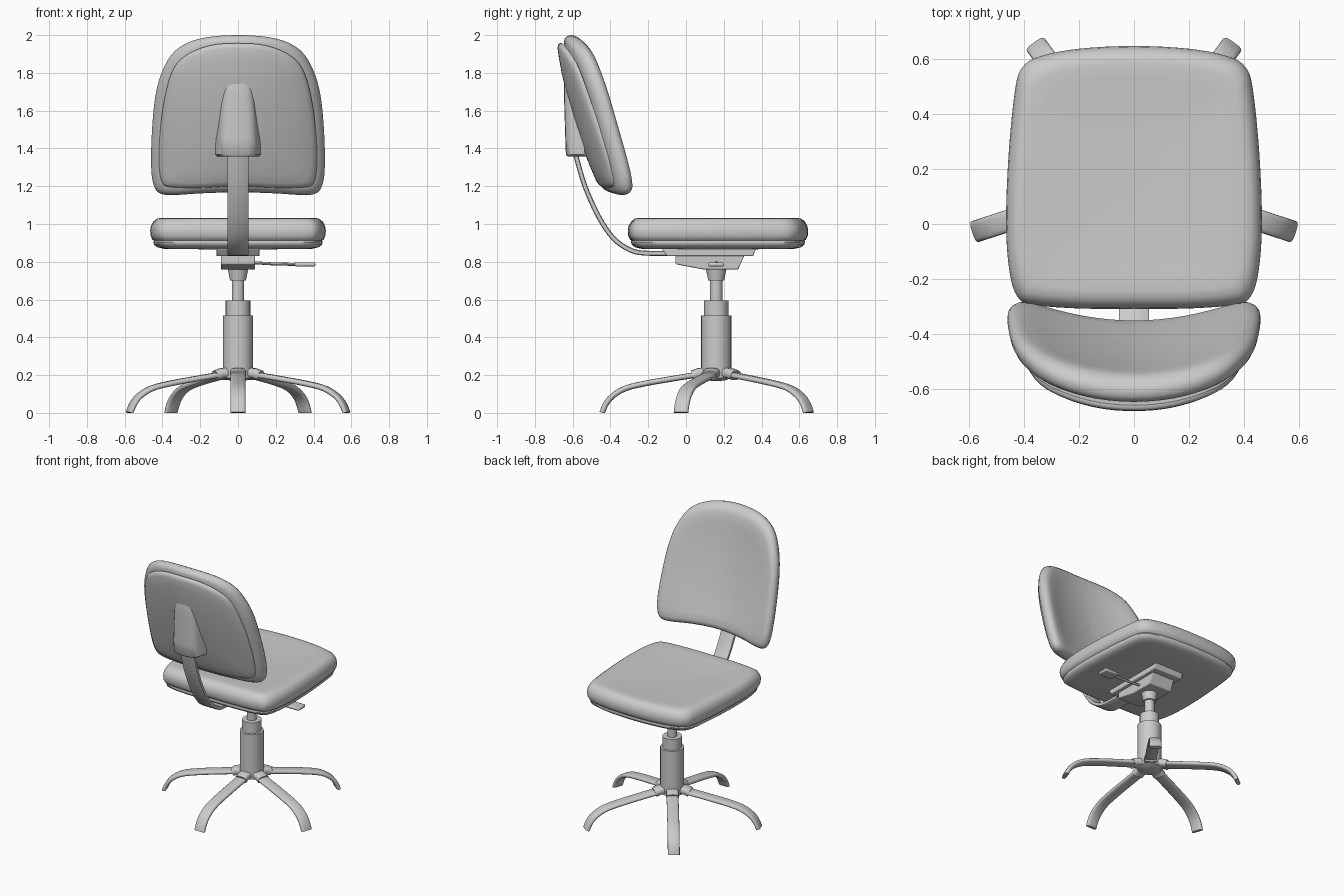
import bpy, bmesh, math
from mathutils import Vector

if "Cube" in bpy.data.objects:
    bpy.data.objects.remove(bpy.data.objects["Cube"])


def loft(name, rings):
    """Skin equal-length closed rings and cap both ends."""
    bm = bmesh.new()
    vs = [[bm.verts.new(p) for p in r] for r in rings]
    n = len(vs[0])
    for a, b in zip(vs, vs[1:]):
        for i in range(n):
            j = (i + 1) % n
            bm.faces.new((a[i], a[j], b[j], b[i]))
    bm.faces.new(vs[0])
    bm.faces.new(vs[-1])
    bmesh.ops.recalc_face_normals(bm, faces=bm.faces)
    me = bpy.data.meshes.new(name)
    bm.to_mesh(me)
    bm.free()
    ob = bpy.data.objects.new(name, me)
    bpy.context.collection.objects.link(ob)
    return ob


def spline(pts, steps, closed=False):
    """Catmull-Rom curve through 2D points."""
    p = [Vector(q) for q in pts]
    n = len(p)
    get = (lambda i: p[i % n]) if closed else (lambda i: p[max(0, min(n - 1, i))])
    out = []
    for i in range(n if closed else n - 1):
        a, b, c, d = (get(i + k) for k in (-1, 0, 1, 2))
        for s in range(steps):
            t = s / steps
            out.append(0.5 * (2 * b + (c - a) * t + (2 * a - 5 * b + 4 * c - d) * t * t
                              + (3 * b - a - 3 * c + d) * t ** 3))
    return out if closed else out + [p[-1]]


def outline(half):
    """Mirror a half outline that starts and ends on the centre line."""
    return spline(half + [(-x, y) for x, y in half[-2:0:-1]], 4, True)


def sweep(name, path, section, place):
    """Sweep a (width, thickness) section along a planar (u, z) path."""
    rings = []
    for i, p in enumerate(path):
        t = (path[min(i + 1, len(path) - 1)] - path[max(i - 1, 0)]).normalized()
        nrm = Vector((-t.y, t.x))
        rings.append([place(p.x + nrm.x * h, max(0, p.y + nrm.y * h), w) for w, h in section])
    return loft(name, rings)


def lathe(name, profile, y, n=24):
    return loft(name, [[(r * math.cos(2 * math.pi * i / n), y + r * math.sin(2 * math.pi * i / n), z)
                        for i in range(n)] for r, z in profile])


def extrude_x(name, yz, x0, x1, bevel=0.005):
    ob = loft(name, [[(x, y, z) for y, z in yz] for x in (x0, x1)])
    m = ob.modifiers.new("bevel", 'BEVEL')
    m.width, m.segments = bevel, 2
    return ob


# Seat cushion and the pan below it
seat_shape = outline([(0, -.308), (.2, -.307), (.37, -.293), (.425, -.262), (.453, -.17), (.465, 0),
                      (.456, .25), (.432, .49), (.405, .57), (.34, .61), (.2, .637), (0, .647)])


def seat_rings(profile):
    return [[(p.x * s, .17 + (p.y - .17) * s, z) for p in seat_shape] for s, z in profile]


loft("seat_cushion", seat_rings([(.2, 1.021), (.5, 1.024), (.75, 1.03), (.86, 1.033), (.92, 1.029),
                                 (.965, 1.013), (.992, .988), (1, .965), (.995, .938), (.975, .917),
                                 (.94, .908), (.6, .908)]))
loft("seat_pan", seat_rings([(.6, .92), (.95, .92), (.965, .905), (.955, .89), (.92, .877),
                             (.85, .869), (.4, .866)]))


# Backrest: flat outlines bent into a leaning, wrapped surface
def bend(x, z, d):
    u = z - 1.15
    c = -.325 - .381 * u + .14 * u * u
    wrap = .118 - .035 * math.exp(-6 * u)
    return (x, c + wrap * (x / .46) ** 2 + d, z)


def back_rings(shape, profile, grow=0):
    """Outline rings at (scale, depth); grow thickens them towards the top."""
    rings = []
    for s, d in profile:
        pts = [(p.x * s, 1.55 + (p.y - 1.55) * s) for p in shape]
        rings.append([bend(x, z, d - grow * (z - 1.2)) for x, z in pts])
    return rings


cushion_shape = outline([(0, 1.168), (.2, 1.162), (.35, 1.153), (.42, 1.166), (.45, 1.22), (.46, 1.32),
                         (.455, 1.5), (.437, 1.68), (.40, 1.81), (.33, 1.92), (.2, 1.982), (0, 2.0)])
loft("backrest_cushion", back_rings(cushion_shape, [
    (.01, 0), (.2, 0), (.4, 0), (.6, 0), (.75, 0), (.88, -.002), (.94, -.012), (.975, -.028),
    (.995, -.045), (1, -.06), (.99, -.08), (.965, -.096), (.92, -.104), (.75, -.106), (.5, -.106),
    (.25, -.106), (.01, -.106)]))

shell_shape = outline([(0, 1.2), (.2, 1.191), (.35, 1.194), (.4, 1.215), (.417, 1.3), (.417, 1.42),
                       (.397, 1.62), (.352, 1.8), (.28, 1.89), (.15, 1.945), (0, 1.957)])
loft("backrest_shell", back_rings(shell_shape, [
    (.96, -.085), (1, -.093), (1, -.103), (.98, -.114), (.93, -.12), (.8, -.123), (.6, -.126),
    (.4, -.126), (.2, -.126), (.01, -.126)], .032))

# Raised socket on the shell that takes the support bar, fading out upwards
rings = []
for z, w, y in [(1.358, .095, -.628), (1.368, .105, -.636), (1.45, .106, -.639),
                (1.58, .098, -.643), (1.68, .09, -.646), (1.73, .085, -.646), (1.78, .075, -.64)]:
    half = [(w + .015, y + .1), (w, y + .06), (w * .92, y + .03), (w * .78, y + .012),
            (w * .55, y + .003), (w * .25, y)]
    rings.append([(x, yy, z) for x, yy in half] + [(-x, yy, z) for x, yy in half[::-1]])
loft("bar_socket", rings)

# Curved flat support bar
bar_path = spline([(-.6, 1.44), (-.582, 1.36), (-.535, 1.2), (-.463, 1.04), (-.385, .925),
                   (-.3, .865), (-.22, .846), (-.05, .845), (.1, .845)], 4)
sweep("support_bar", bar_path, [(-.055, -.009), (-.05, -.013), (.05, -.013), (.055, -.009),
                                (.055, .009), (.05, .013), (-.05, .013), (-.055, .009)],
      lambda u, z, w: (w, u, z))

# Tilt mechanism under the seat
extrude_x("mount_plate", [(-.13, .87), (.37, .87), (.355, .83), (-.1, .83)], -.115, .115)
extrude_x("mechanism_housing", [(-.055, .835), (.31, .835), (.275, .758), (.1, .758), (-.055, .787)],
          -.09, .09)

# Height lever: thin rod with a flat paddle
sweep("lever_rod", [Vector((.08, .795)), Vector((.2, .788)), Vector((.32, .786))],
      [(.009 * math.cos(a * math.pi / 4), .008 * math.sin(a * math.pi / 4)) for a in range(8)],
      lambda u, z, w: (u, .16 + w, z))
extrude_x("lever_paddle", [(.118, .775), (.2, .775), (.2, .797), (.118, .797)], .3, .41, .008)

# Gas column
lathe("gas_column", [(.03, .17), (.05, .173), (.08, .185), (.08, .515), (.065, .516), (.065, .595),
                     (.033, .596), (.033, .70), (.042, .701), (.055, .765)], .16)

# Five-star base: arched legs with a knuckle at the column
leg_path = spline([(.05, .21), (.12, .199), (.25, .178), (.38, .155), (.48, .13),
                   (.548, .09), (.585, .045), (.604, 0)], 3)
leg_section = [(.04 * math.copysign(abs(math.cos(a)) ** .6, math.cos(a)),
                .015 * math.copysign(abs(math.sin(a)) ** .7, math.sin(a)))
               for a in (2 * math.pi * i / 16 for i in range(16))]
knuckle_path = [Vector((.05, .212)), Vector((.095, .21)), Vector((.115, .202)), Vector((.125, .198))]
for i in range(5):
    ang = math.radians(-90 + 72 * i)
    ca, sa = math.cos(ang), math.sin(ang)

    def place(u, z, w, ca=ca, sa=sa):
        return (ca * u - sa * w, .16 + sa * u + ca * w, z)

    # pull the tip ring outwards so the flat foot reaches full length
    sweep(f"base_leg_{i + 1}", leg_path, leg_section, place)
    sweep(f"leg_knuckle_{i + 1}", knuckle_path, [(w * 1.05, h * 1.8) for w, h in leg_section], place)

# Smooth shading, keeping hard edges
bpy.ops.object.select_all(action='SELECT')
bpy.context.view_layer.objects.active = bpy.data.objects["seat_cushion"]
bpy.ops.object.shade_smooth_by_angle(angle=math.radians(45))
